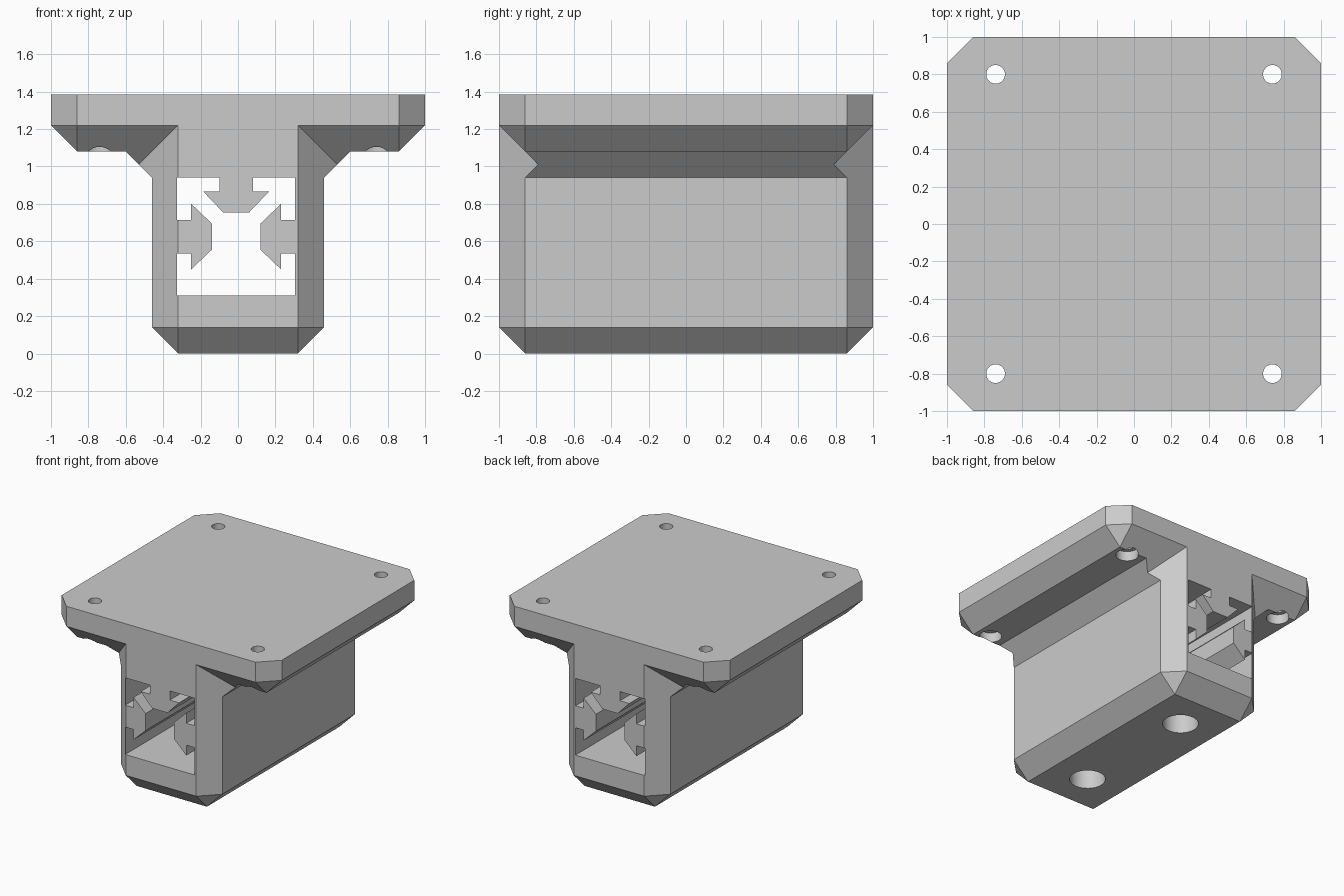
import bpy, bmesh
from mathutils import Matrix, Vector

cube = bpy.data.objects.get("Cube")
if cube:
    bpy.data.objects.remove(cube, do_unlink=True)

GREY = (0.6, 0.6, 0.6, 1.0)
mat = bpy.data.materials.new("plain_grey")
mat.use_nodes = True
mat.diffuse_color = GREY
mat.node_tree.nodes["Principled BSDF"].inputs["Base Color"].default_value = GREY


def make_object(name, bm):
    bmesh.ops.recalc_face_normals(bm, faces=bm.faces)
    mesh = bpy.data.meshes.new(name)
    bm.to_mesh(mesh)
    bm.free()
    mesh.materials.append(mat)
    obj = bpy.data.objects.new(name, mesh)
    bpy.context.scene.collection.objects.link(obj)
    return obj


def hull(name, corners):
    """Convex block from one quarter's corners, mirrored in x and y."""
    bm = bmesh.new()
    for x, y, z in corners:
        for sx in (-1, 1):
            for sy in (-1, 1):
                bm.verts.new((sx * x, sy * y, z))
    res = bmesh.ops.convex_hull(bm, input=bm.verts)
    loose = {g for g in res["geom_interior"] + res["geom_unused"]
             if isinstance(g, bmesh.types.BMVert)}
    bmesh.ops.delete(bm, geom=list(loose), context="VERTS")
    bmesh.ops.dissolve_limit(bm, angle_limit=0.01, verts=bm.verts, edges=bm.edges)
    return make_object(name, bm)


def drill(name, x, y, radius, z0, z1):
    bm = bmesh.new()
    bmesh.ops.create_cone(bm, cap_ends=True, segments=32, radius1=radius,
                          radius2=radius, depth=z1 - z0,
                          matrix=Matrix.Translation((x, y, (z0 + z1) / 2)))
    return make_object(name, bm)


def combine(target, tool, operation):
    mod = target.modifiers.new(tool.name, "BOOLEAN")
    mod.operation = operation
    mod.solver = "EXACT"
    mod.object = tool
    bpy.context.view_layer.objects.active = target
    bpy.ops.object.modifier_apply(modifier=mod.name)
    bpy.data.objects.remove(tool, do_unlink=True)


C = 0.14                      # chamfer size
TOP = 1.385
PLATE = TOP - 0.305           # underside of plate


def chamfered_block(name, w, z0, z1):
    """Block with chamfered upright edges and a chamfered underside."""
    ring = ((w - C, 1), (w, 1 - C))
    corners = [(x, y, z) for x, y in ring for z in (z0 + C, z1)]
    return hull(name, corners + [(w - C, 1 - C, z0)])


# Plate and stem
bracket = chamfered_block("bracket", 1.0, PLATE, TOP)
combine(bracket, chamfered_block("stem", 0.46, 0, 1.3), "UNION")

# Sloped gussets under the plate, with notched ends
S, E = 0.46, 1 - C
combine(bracket, hull("stem_gusset", [
    (S, E, PLATE - C), (S, E, PLATE), (S + C, E - C, PLATE),
    (S, E - C, PLATE + 0.02), (S + C, E - C, PLATE + 0.02)]), "UNION")
combine(bracket, hull("plate_gusset", [
    (S, E - C, PLATE - C), (S + C, E, PLATE), (S + C, E, PLATE + 0.02)]), "UNION")

# Channel with three T-shaped rails
rail = [(.315, -.09), (.24, -.09), (.24, -.175), (.13, -.07),
        (.13, .07), (.24, .175), (.24, .09), (.315, .09), (.315, .315)]
outline = [Vector((.315, -.315))]
for turn in range(3):
    rot = Matrix.Rotation(turn * 1.5707963, 2)
    outline += [rot @ Vector(p) for p in rail]
bm = bmesh.new()
face = bm.faces.new([bm.verts.new((p.x - .01, -1.2, p.y + .625)) for p in outline])
ext = bmesh.ops.extrude_face_region(bm, geom=[face])
bmesh.ops.translate(bm, vec=(0, 2.4, 0),
                    verts=[g for g in ext["geom"] if isinstance(g, bmesh.types.BMVert)])
combine(bracket, make_object("channel", bm), "DIFFERENCE")

# Corner screw holes with head recesses below
for x in (-.74, .74):
    for y in (-.8, .8):
        combine(bracket, drill("plate_hole", x, y, .05, .9, 1.5), "DIFFERENCE")
        combine(bracket, drill("plate_recess", x, y, .085, .98, 1.16), "DIFFERENCE")

# Stem screw holes with deep head recesses
for y in (-.545, .545):
    combine(bracket, drill("stem_hole", 0, y, .08, -.1, .4), "DIFFERENCE")
    combine(bracket, drill("stem_recess", 0, y, .135, -.1, .18), "DIFFERENCE")

bpy.ops.object.select_all(action="DESELECT")
bracket.select_set(True)
bpy.context.view_layer.objects.active = bracket
bpy.ops.object.shade_smooth_by_angle(angle=0.5)
